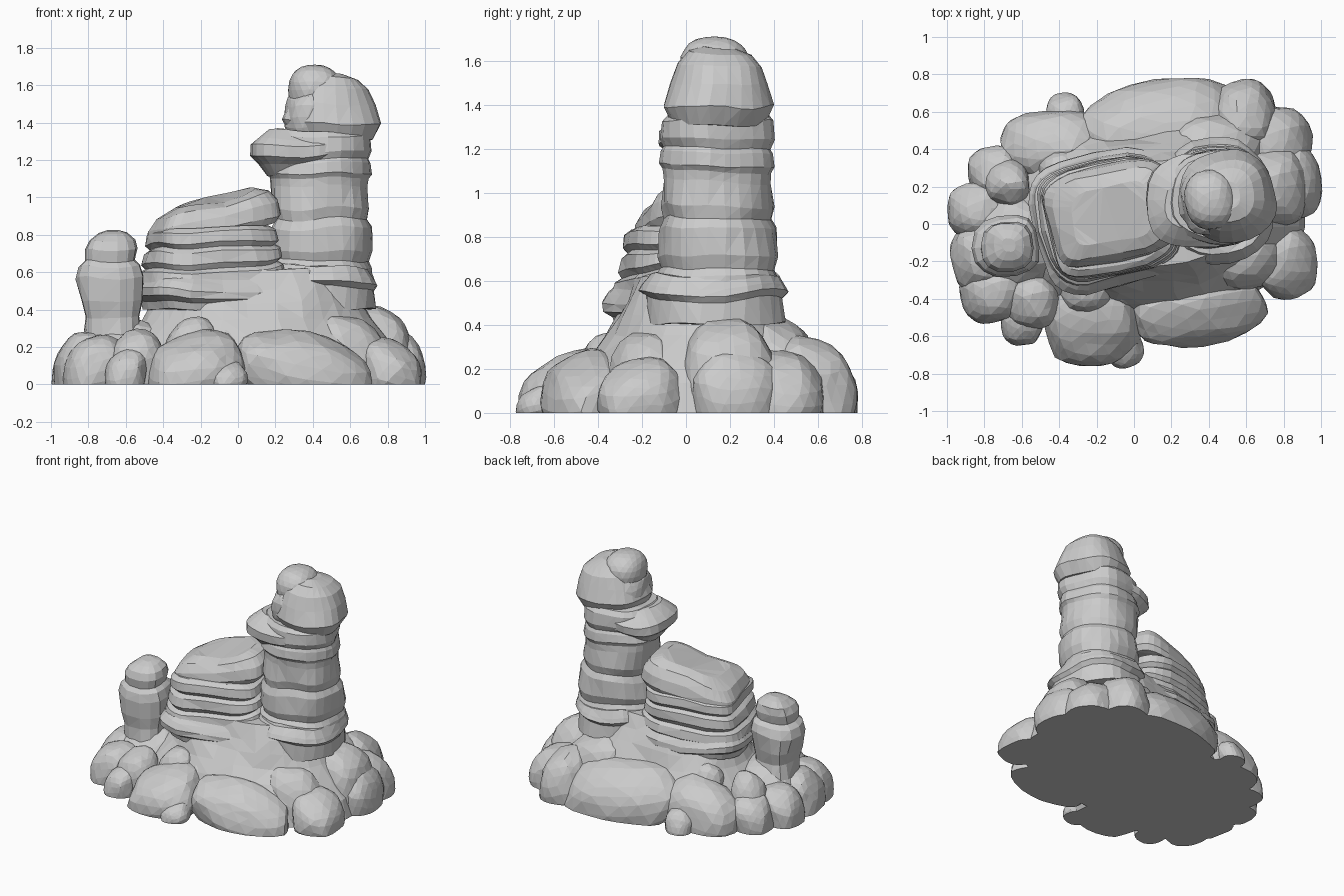
import bpy, bmesh, math
from mathutils import Vector, Matrix, noise

cube = bpy.data.objects.get("Cube")
if cube:
    bpy.data.objects.remove(cube, do_unlink=True)

stone = bpy.data.materials.new("grey stone")
stone.use_nodes = True
stone_colour = (.6, .6, .6, 1)
stone.diffuse_color = stone_colour
shader = next(n for n in stone.node_tree.nodes if n.type == "BSDF_PRINCIPLED")
shader.inputs["Base Color"].default_value = stone_colour


def finish(name, bm):
    """Turn a bmesh into a flat-shaded stone object."""
    bmesh.ops.triangulate(bm, faces=bm.faces[:])
    bmesh.ops.recalc_face_normals(bm, faces=bm.faces[:])
    mesh = bpy.data.meshes.new(name)
    bm.to_mesh(mesh)
    bm.free()
    mesh.materials.append(stone)
    obj = bpy.data.objects.new(name, mesh)
    bpy.context.collection.objects.link(obj)


def signed_power(value, power):
    return math.copysign(abs(value) ** power, value)


def strata(name, centre, radii, rings, sides=24, power=.85, angle=0, slope=0):
    """Stack rounded outlines; each ring is a height and a scale."""
    bm = bmesh.new()
    turn = Matrix.Rotation(math.radians(angle), 3, "Z")
    loops = []
    for z, scale in rings:
        loop = []
        for i in range(sides):
            a = math.tau * i / sides
            x = radii[0] * scale * signed_power(math.cos(a), power)
            y = radii[1] * scale * signed_power(math.sin(a), power)
            p = turn @ Vector((x, y, 0)) + Vector((*centre, z + slope * x))
            if z > 0:
                p += noise.noise_vector(p * 4) * .03
            loop.append(bm.verts.new(p))
        loops.append(loop)
    for low, high in zip(loops, loops[1:]):
        for i in range(sides):
            j = (i + 1) % sides
            bm.faces.new((low[i], low[j], high[j], high[i]))
    bm.faces.new(loops[0][::-1])
    bm.faces.new(loops[-1])
    finish(name, bm)


def bands(layers, top):
    """Rings for weathered layers: a groove under each bulging band."""
    rings = []
    ends = [z for z, scale in layers[1:]] + [top]
    for (z, scale), end in zip(layers, ends):
        height = end - z
        rings.append((z, scale * .94))
        rings.append((z + height * .25, scale))
        rings.append((z + height * .8, scale * .97))
    return rings + [(top, rings[-1][1] * .9)]


def rock(name, x, y, top, rx, ry=None, bottom=None, lump=.1, slope=0):
    """Lumpy boulder sloping outward, cut flat where it meets the ground."""
    if bottom is None:
        bottom = -.4 * top
    centre = Vector((x, y, (top + bottom) / 2))
    outward = Vector((x, y, 0)).normalized()
    radii = (rx, ry or rx, (top - bottom) / 2)
    turn = Matrix.Rotation(math.radians(8), 3, "Z")
    bm = bmesh.new()
    bmesh.ops.create_icosphere(bm, subdivisions=3, radius=1)
    for v in bm.verts:
        shift = noise.noise_vector(v.co * 1.6 + centre * 9) * lump
        p = Vector([signed_power(c, .85) for c in v.co]) + shift
        p = turn @ Vector([c * r for c, r in zip(p, radii)])
        p.z -= slope * p.dot(outward)
        v.co = p + centre
    geom = bm.verts[:] + bm.edges[:] + bm.faces[:]
    bmesh.ops.bisect_plane(bm, geom=geom, plane_co=(0, 0, 0),
                           plane_no=(0, 0, 1), clear_inner=True)
    rim = [e for e in bm.edges if e.is_boundary]
    if rim:
        bmesh.ops.holes_fill(bm, edges=rim, sides=0)
    finish(name, bm)


# Sloping foundation under everything
strata("foundation", (.1, .06), (.82, .56),
       [(0, 1), (.15, .95), (.25, .85), (.34, .75), (.44, .67), (.52, .6),
        (.62, .52)], sides=30, angle=5)

# Layered mesa: jutting ledge, middle layers and tilted cap
strata("lower_ledge", (-.14, .02), (.37, .34),
       [(.4, .92), (.44, .94), (.47, 1.06), (.51, 1.06), (.55, .98),
        (.58, .9)], sides=28, power=.5, angle=12)
strata("middle_layers", (-.14, .03), (.36, .31),
       bands([(.53, 1.05), (.63, 1), (.74, .95)], top=.84),
       sides=28, power=.5, angle=12, slope=.06)
strata("mesa_cap", (-.13, .05), (.35, .26),
       [(.8, .94), (.83, 1), (.9, .97), (.96, .85), (.99, .6)],
       sides=28, power=.5, angle=13, slope=.24)

# Tall tower with banded layers, a jutting shelf and a rounded head
strata("tower_pedestal", (.45, .13), (.29, .33),
       [(.4, .96), (.52, .95), (.55, 1.04), (.58, 1), (.63, .9)], angle=8)
strata("tower", (.44, .14), (.265, .26),
       bands([(.52, 1.08), (.66, 1.03), (.88, .96), (1.1, 1.01),
              (1.2, 1)], top=1.36), angle=8)
strata("tower_shelf", (.34, .12), (.26, .25),
       [(1.12, .65), (1.18, .85), (1.22, 1.03), (1.28, 1.03), (1.31, .9),
        (1.36, .65)], slope=.04)
strata("tower_head", (.5, .15), (.24, .23),
       [(1.31, .9), (1.4, 1.07), (1.5, .94), (1.58, .81), (1.63, .6),
        (1.65, .3)], angle=8, slope=-.05)
rock("tower_knob", .41, .13, top=1.71, bottom=1.44, rx=.14, ry=.16, lump=.03)
rock("tower_neck", .4, .13, top=1.6, bottom=1.26, rx=.15, ry=.19)

# Small side pillar
strata("small_pillar", (-.68, -.12), (.175, .165),
       [(.25, .9), (.36, .82), (.45, .94), (.57, 1.02), (.63, .9),
        (.66, .72), (.72, .75), (.77, .66), (.81, .45), (.83, .2)],
       sides=14, power=.75)

# Boulders around the foot: x, y, top, then one or two radii
boulders = {
    "front_slab": (.35, -.46, .27, .36, .19),
    "front_boulder": (-.22, -.53, .27, .26, .23),
    "front_pebble": (-.05, -.67, .12, .1),
    "front_corner_boulder": (-.55, -.42, .29, .15),
    "front_corner_pebble": (-.6, -.54, .18, .11),
    "front_upper_stone": (-.25, -.37, .36, .15, .13),
    "front_upper_pebble": (-.05, -.36, .32, .1),
    "left_front_boulder": (-.77, -.37, .26, .16),
    "left_outer_boulder": (-.85, .07, .25, .15),
    "left_side_boulder": (-.84, -.18, .28, .14, .18),
    "pillar_base": (-.67, -.1, .34, .25),
    "left_upper_stone": (-.68, .22, .36, .13),
    "left_back_boulder": (-.75, .28, .24, .14),
    "back_boulder": (-.45, .43, .31, .27, .18),
    "back_pebble": (-.37, .6, .15, .1),
    "back_upper_stone": (-.4, .3, .39, .13, .11),
    "back_upper_pebble": (-.22, .36, .39, .09),
    "back_slab": (.15, .54, .35, .43, .23),
    "back_corner_boulder": (.6, .57, .33, .17, .2),
    "back_buttress": (.45, .42, .43, .28, .18),
    "right_tall_boulder": (.76, .2, .42, .18, .22),
    "right_outer_boulder": (.87, .23, .28, .13, .2),
    "right_front_boulder": (.81, -.2, .24, .17, .2),
    "right_back_boulder": (.77, .45, .27, .18),
    "front_buttress": (.6, -.18, .37, .22, .17),
}
for name, shape in boulders.items():
    rock(name, *shape, slope=.3)
